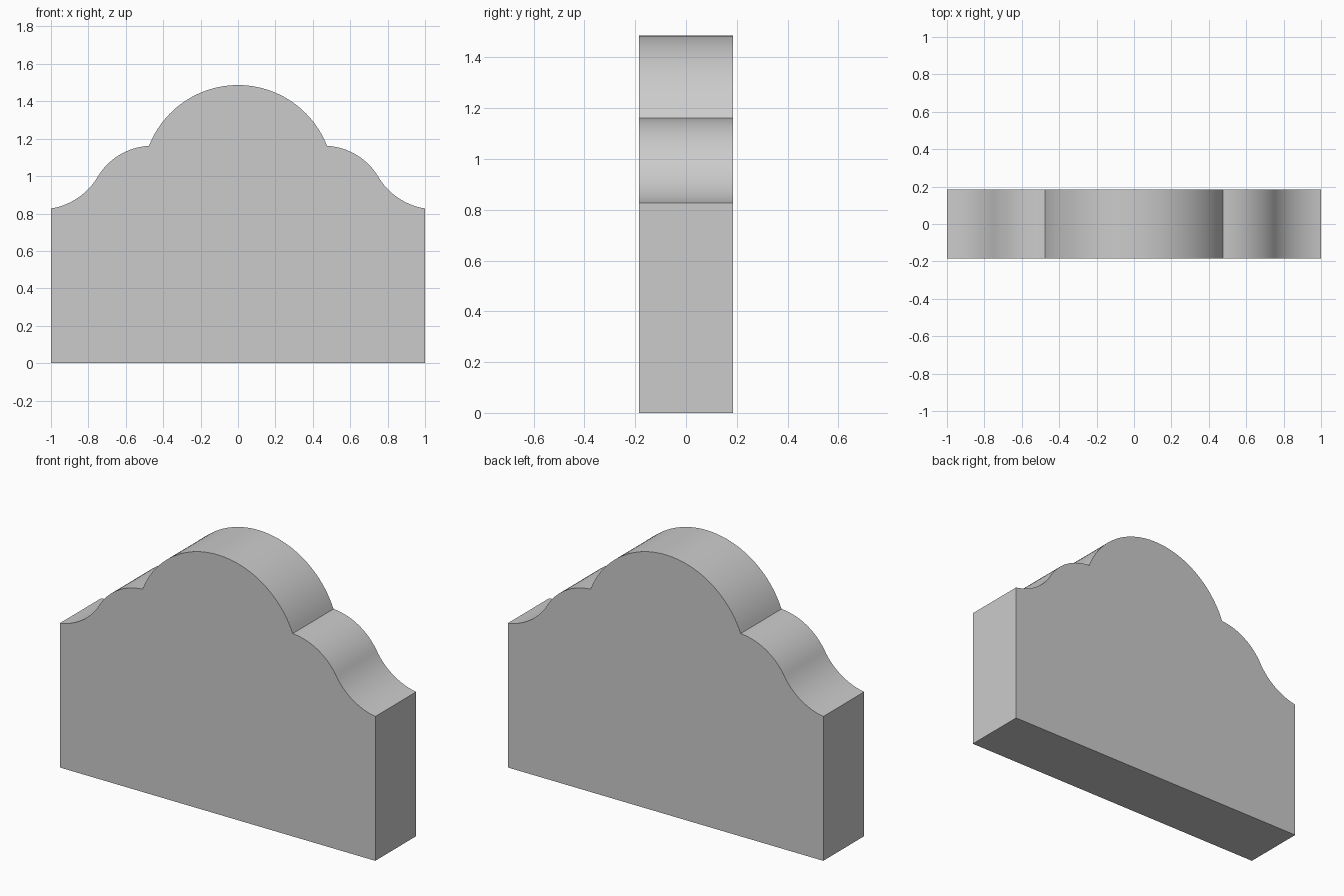
import bpy, bmesh, math
from mathutils import Vector

if "Cube" in bpy.data.objects:
    bpy.data.objects.remove(bpy.data.objects["Cube"])

DEPTH = 0.37


def arc(p, q, half_angle, steps):
    """Points from p to q; a positive half angle bulges upward for q right of p."""
    p, q = Vector(p), Vector(q)
    chord = q - p
    a = math.radians(half_angle)
    normal = Vector((-chord.y, chord.x)).normalized()
    centre = (p + q) / 2 - normal * (chord.length / 2 / math.tan(a))
    start = p - centre
    pts = []
    for i in range(steps + 1):
        t = -2 * a * i / steps
        c, s = math.cos(t), math.sin(t)
        pts.append(centre + Vector((start.x * c - start.y * s, start.x * s + start.y * c)))
    return pts


# Right half of the top edge: dome, convex shoulder, concave sweep
shoulder, bend, end = (0.476, 1.162), (0.757, 0.985), (1.0, 0.827)
dome = arc((-shoulder[0], shoulder[1]), shoulder, 68.6, 48)[24:]
half = dome + arc(shoulder, bend, 29, 14)[1:] + arc(bend, end, -24, 14)[1:]
half.append(Vector((1.0, 0.0)))

# Mirror into the full outline
outline = half + [Vector((-p.x, p.y)) for p in reversed(half[1:])]

# Extrude the outline front to back
bm = bmesh.new()
verts = [bm.verts.new((p.x, -DEPTH / 2, p.y)) for p in outline]
face = bm.faces.new(verts)
new = bmesh.ops.extrude_face_region(bm, geom=[face])["geom"]
bmesh.ops.translate(bm, vec=(0, DEPTH, 0),
                    verts=[g for g in new if isinstance(g, bmesh.types.BMVert)])
bmesh.ops.recalc_face_normals(bm, faces=bm.faces)
mesh = bpy.data.meshes.new("scalloped_slab")
bm.to_mesh(mesh)
bm.free()
slab = bpy.data.objects.new("scalloped_slab", mesh)
bpy.context.collection.objects.link(slab)

# Smooth curved top with crisp edges
bpy.context.view_layer.objects.active = slab
slab.select_set(True)
bpy.ops.object.shade_smooth_by_angle(angle=math.radians(30))
